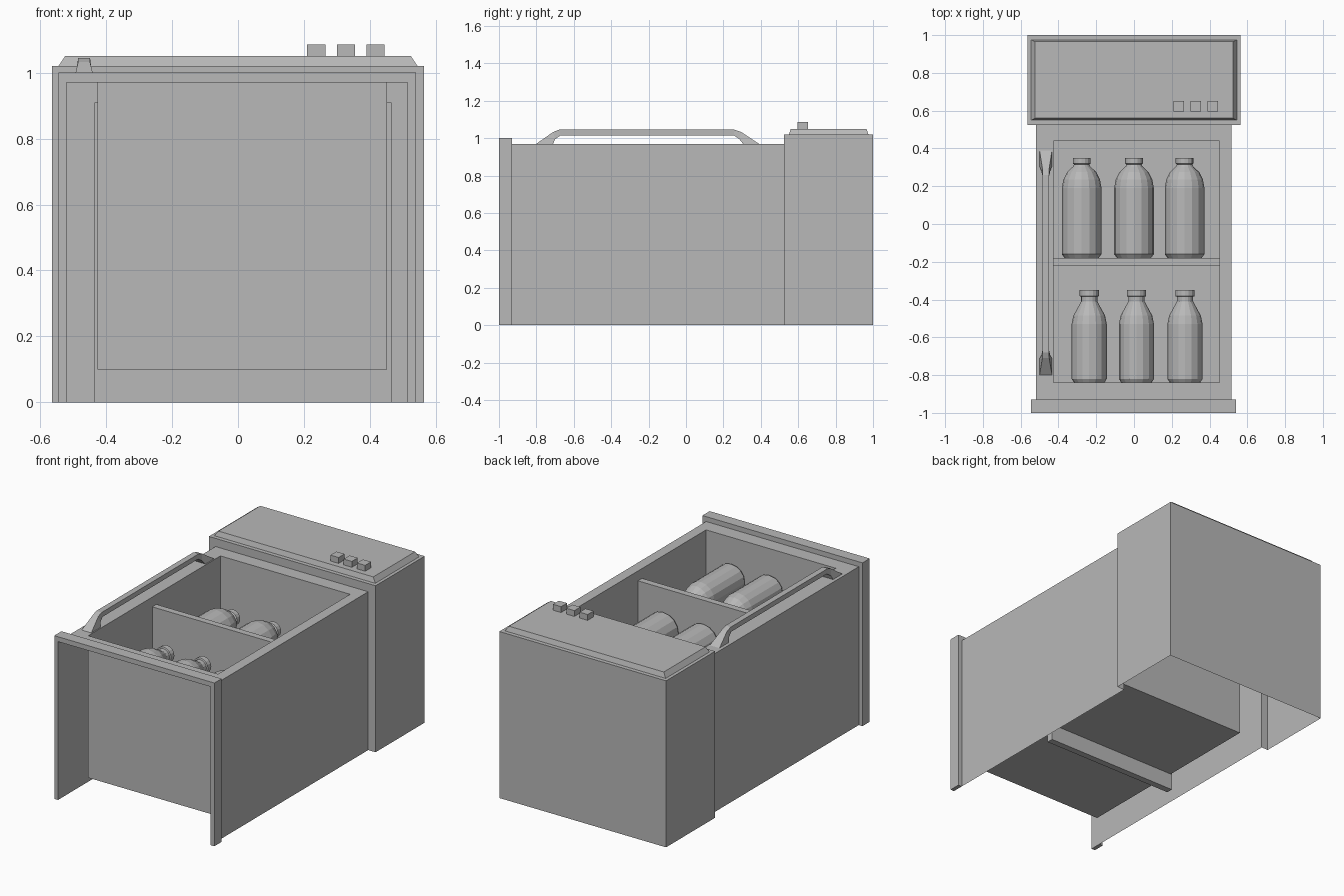
import bpy
import bmesh
from math import sin, cos, pi

cube = bpy.data.objects.get("Cube")
if cube:
    bpy.data.objects.remove(cube, do_unlink=True)

grey = bpy.data.materials.new("plain_grey")
grey.use_nodes = True
COLOUR = (0.48, 0.48, 0.48, 1)
grey.diffuse_color = COLOUR
grey.node_tree.nodes["Principled BSDF"].inputs["Base Color"].default_value = COLOUR


def loft(name, rings, closed=True, caps=(True, True)):
    """Skin a list of equal-length point rings, with optional end faces."""
    bm = bmesh.new()
    rows = [[bm.verts.new(p) for p in ring] for ring in rings]
    n = len(rows[0])
    for a, b in zip(rows, rows[1:]):
        for i in range(n if closed else n - 1):
            j = (i + 1) % n
            bm.faces.new((a[i], a[j], b[j], b[i]))
    for want, row in zip(caps, (rows[0], rows[-1])):
        if want:
            bm.faces.new(row)
    bmesh.ops.recalc_face_normals(bm, faces=bm.faces)
    mesh = bpy.data.meshes.new(name)
    bm.to_mesh(mesh)
    bm.free()
    mesh.materials.append(grey)
    obj = bpy.data.objects.new(name, mesh)
    bpy.context.collection.objects.link(obj)
    return obj


def rect(x0, x1, y0, y1, z):
    return [(x0, y0, z), (x1, y0, z), (x1, y1, z), (x0, y1, z)]


def box(name, x0, x1, y0, y1, z0, z1):
    return loft(name, [rect(x0, x1, y0, y1, z) for z in (z0, z1)])


def arch(x0, x1, top, y):
    """Upside-down U path standing on the ground."""
    return [(x0, y, 0), (x0, y, top), (x1, y, top), (x1, y, 0)]


# Main dimensions
LEFT, RIGHT, RIM = -0.52, 0.515, 0.97
FRONT, BACK = -0.93, 0.525
TRAY = (-0.427, 0.452, -0.84, 0.44)

# Open-bottomed body: side sheets, then rim and hanging tray in one skin
for name, x in (("right_wall", LEFT), ("left_wall", RIGHT)):
    loft(name, [[(x, FRONT, z), (x, BACK, z)] for z in (0, RIM)],
         closed=False, caps=(False, False))
loft("rim_and_tray", [rect(LEFT, RIGHT, FRONT, BACK, RIM), rect(*TRAY, RIM),
                      rect(*TRAY, 0.1)], caps=(False, True))
box("tray_divider", -0.435, 0.465, -0.22, -0.18, 0, 0.91)

# Front flange, an upside-down U
loft("front_frame", [arch(-0.545, 0.54, 1.0, y) + arch(LEFT, RIGHT, RIM, y)[::-1]
                     for y in (-1.0, FRONT)])

# Rear housing, hollow below, with a chamfered lid and three buttons
loft("rear_housing", [arch(LEFT, RIGHT, RIM, BACK), arch(-0.565, 0.565, 1.02, BACK),
                      arch(-0.565, 0.565, 1.02, 1.0)], closed=False, caps=(False, True))
loft("housing_lid", [rect(-0.545, 0.545, 0.55, 0.975, 1.02),
                     rect(-0.525, 0.525, 0.56, 0.965, 1.05)])
for i in range(3):
    x = 0.21 + 0.09 * i
    box(f"button_{i + 1}", x, x + 0.055, 0.595, 0.652, 1.05, 1.086)

# Carrying handle: outer and inner outline points, feet flaring towards the rim
OUTER = [(-0.80, RIM), (-0.71, 1.033), (-0.68, 1.045), (0.26, 1.045), (0.295, 1.033), (0.39, RIM)]
INNER = [(-0.71, RIM), (-0.70, 0.995), (-0.67, 1.015), (0.255, 1.015), (0.285, 0.995), (0.305, RIM)]


def handle_edge(y, z):
    half = 0.018 + 0.015 * max(0, (1.015 - z) / 0.045)
    return [(-0.467 - half, y, z), (-0.467 + half, y, z)]


loft("carry_handle", [handle_edge(*o) + handle_edge(*i)[::-1]
                      for o, i in zip(OUTER, INNER)])

# Bottles lying in the tray: (distance along axis, radius)
WIDE = [(0, 0.09), (0.02, 0.105), (0.37, 0.105), (0.415, 0.097), (0.455, 0.077),
        (0.485, 0.045), (0.495, 0.04), (0.50, 0.047), (0.53, 0.047)]
SLIM = [(0, 0.08), (0.02, 0.093), (0.31, 0.093), (0.355, 0.084), (0.395, 0.062),
        (0.43, 0.043), (0.455, 0.043), (0.458, 0.051), (0.49, 0.051)]


def bottle(name, profile, x, y, z, sides=16):
    turns = [2 * pi * k / sides for k in range(sides)]
    loft(name, [[(x + r * cos(t), y + d, z + r * sin(t)) for t in turns]
                for d, r in profile])


for row, profile, xs, y, z in (
        ("rear", WIDE, (-0.277, 0, 0.268), -0.18, 0.67),
        ("front", SLIM, (-0.237, 0.013, 0.27), -0.84, 0.725)):
    for i, x in enumerate(xs):
        bottle(f"{row}_bottle_{i + 1}", profile, x, y, z)
